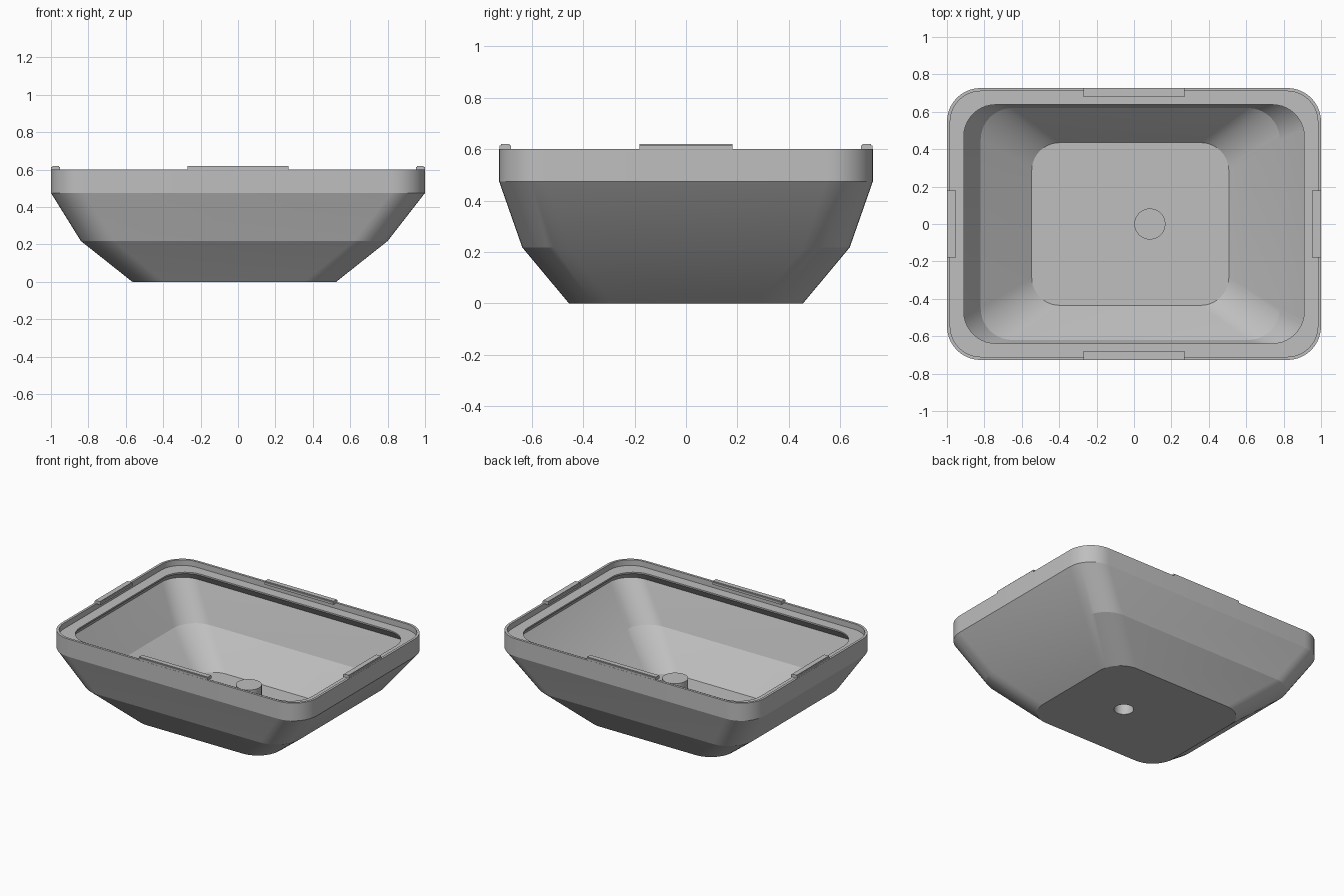
import bpy, bmesh, math

if "Cube" in bpy.data.objects:
    bpy.data.objects.remove(bpy.data.objects["Cube"])

STEPS = 10                    # segments per rounded corner
N = 4 * (STEPS + 1)           # points in every ring
DRAIN_X = 0.085

grey = bpy.data.materials.new("plain grey")
grey.diffuse_color = (0.52, 0.52, 0.52, 1)
grey.use_nodes = True
grey.node_tree.nodes["Principled BSDF"].inputs["Base Color"].default_value = grey.diffuse_color


def rounded_rect(hx, hy, z, r, cx=0.0):
    pts = []
    for q, (sx, sy) in enumerate(((1, 1), (-1, 1), (-1, -1), (1, -1))):
        for i in range(STEPS + 1):
            a = math.pi / 2 * (q + i / STEPS)
            pts.append((cx + sx * (hx - r) + r * math.cos(a),
                        sy * (hy - r) + r * math.sin(a), z))
    return pts


def circle(r, z):
    return [(DRAIN_X + r * math.cos((j + 0.5) / N * math.tau),
             r * math.sin((j + 0.5) / N * math.tau), z) for j in range(N)]


def finish(name, bm, angle):
    bmesh.ops.recalc_face_normals(bm, faces=bm.faces[:])
    mesh = bpy.data.meshes.new(name)
    bm.to_mesh(mesh)
    bm.free()
    mesh.materials.append(grey)
    ob = bpy.data.objects.new(name, mesh)
    bpy.context.collection.objects.link(ob)
    bpy.ops.object.select_all(action='DESELECT')
    ob.select_set(True)
    bpy.context.view_layer.objects.active = ob
    bpy.ops.object.shade_smooth_by_angle(angle=math.radians(angle))
    return ob


# Tub: one closed loft from the drain socket, round the shell, to the drain cap
rings = [
    circle(0.063, 0.225),                             # socket end
    circle(0.063, 0.0),
    rounded_rect(0.545, 0.455, 0.0, 0.17, -0.02),     # underside
    rounded_rect(0.82, 0.637, 0.218, 0.18, -0.02),
    rounded_rect(1.0, 0.727, 0.475, 0.18),
    rounded_rect(1.0, 0.727, 0.60, 0.18),             # lip
    rounded_rect(0.983, 0.71, 0.60, 0.163),
    rounded_rect(0.983, 0.71, 0.56, 0.163),           # ledge
    rounded_rect(0.91, 0.638, 0.56, 0.17),
    rounded_rect(0.91, 0.638, 0.55, 0.17),
    rounded_rect(0.975, 0.705, 0.48, 0.165),          # undercut
    rounded_rect(0.80, 0.62, 0.23, 0.17, -0.02),      # inner walls
    rounded_rect(0.527, 0.435, 0.022, 0.15, -0.02),   # floor
    circle(0.083, 0.022),
    circle(0.083, 0.243),                             # drain cap
]
bm = bmesh.new()
loops = [[bm.verts.new(p) for p in ring] for ring in rings]
for a, b in zip(loops, loops[1:]):
    for j in range(N):
        k = (j + 1) % N
        bm.faces.new((a[j], a[k], b[k], b[j]))
bm.faces.new(loops[0])
bm.faces.new(loops[-1])
finish("tub", bm, 15)


# Raised tabs resting on the lip, one at the middle of each side
def tab(name, cx, cy, sx, sy):
    bm = bmesh.new()
    bmesh.ops.create_cube(bm, size=1)
    for v in bm.verts:
        v.co = (cx + v.co.x * sx, cy + v.co.y * sy, 0.609 + v.co.z * 0.022)
    top = [e for e in bm.edges if all(v.co.z > 0.61 for v in e.verts)
           and abs((e.verts[0].co - e.verts[1].co).length - max(sx, sy)) < 1e-4]
    bmesh.ops.bevel(bm, geom=top, offset=0.006, segments=2, affect='EDGES')
    finish(name, bm, 30)


for s, side in ((-1, "front"), (1, "back")):
    tab(side + "_tab", 0, s * 0.703, 0.54, 0.046)
for s, side in ((-1, "left"), (1, "right")):
    tab(side + "_tab", s * 0.975, 0, 0.048, 0.36)
